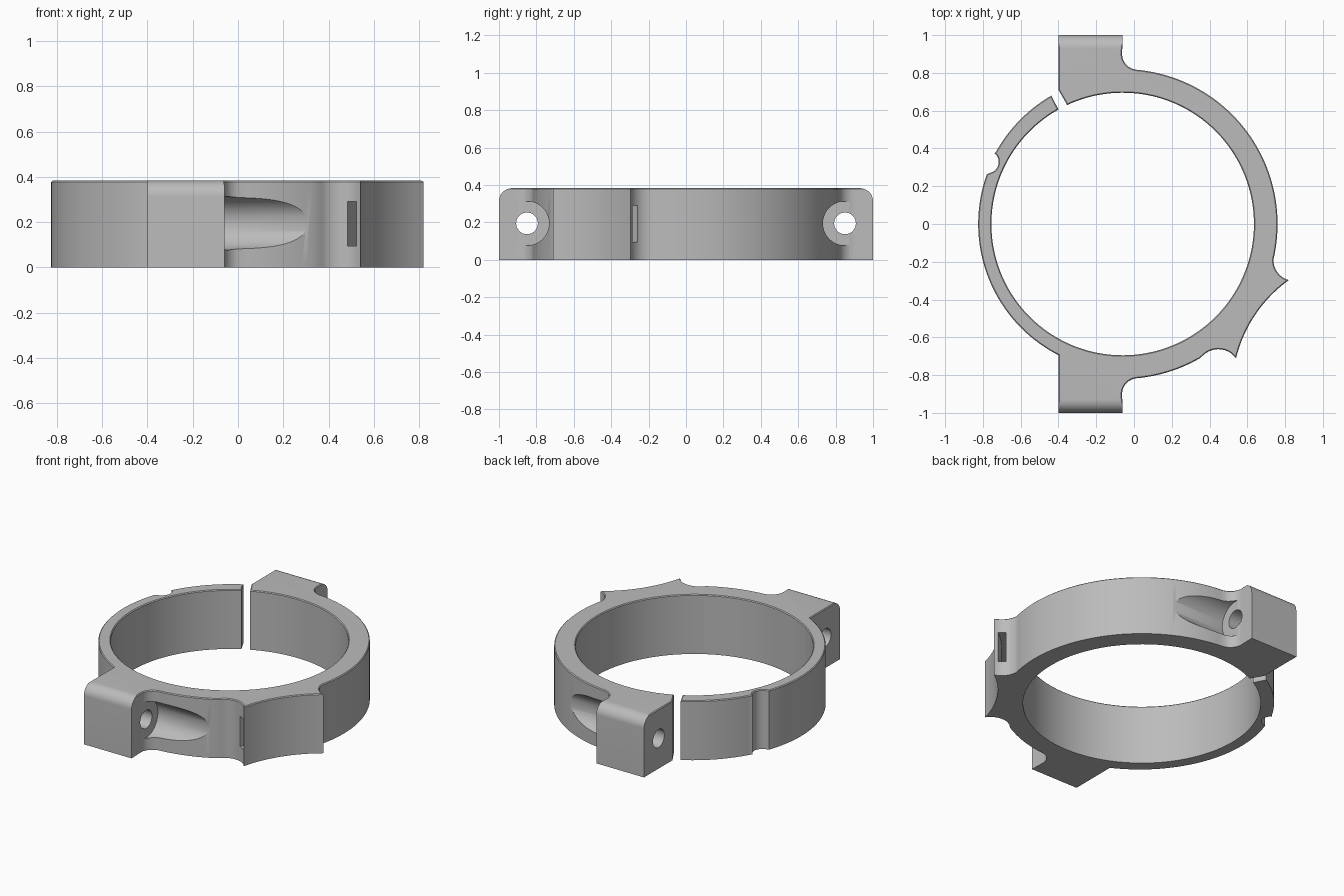
import bpy, bmesh
from math import radians, cos, sin, atan2, hypot, pi
from mathutils import Vector, Matrix

if "Cube" in bpy.data.objects:
    bpy.data.objects.remove(bpy.data.objects["Cube"])

HEIGHT = 0.383
BORE_X = -0.06      # centre of the bore
LUG_Y = 0.85        # bolt axis offset
BOLT_Z = 0.195

grey = bpy.data.materials.new("plain grey")
grey.use_nodes = True
grey.diffuse_color = (0.5, 0.5, 0.5, 1)
grey.node_tree.nodes["Principled BSDF"].inputs["Base Color"].default_value = (0.5, 0.5, 0.5, 1)


def arc(cx, cy, r, a0, a1, n):
    """Points on a circle between two angles in degrees."""
    angles = [radians(a0 + (a1 - a0) * i / n) for i in range(n + 1)]
    return [(cx + r * cos(a), cy + r * sin(a)) for a in angles]


def circle_through(p, m, q):
    """Centre and radius of the circle through three points."""
    (ax, ay), (bx, by), (cx, cy) = p, m, q
    d = 2 * (ax * (by - cy) + bx * (cy - ay) + cx * (ay - by))
    a, b, c = ax**2 + ay**2, bx**2 + by**2, cx**2 + cy**2
    ux = (a * (by - cy) + b * (cy - ay) + c * (ay - by)) / d
    uy = (a * (cx - bx) + b * (ax - cx) + c * (bx - ax)) / d
    return ux, uy, hypot(ax - ux, ay - uy)


def arc3(p, m, q, n=14):
    """Arc from p through m to q (shorter than a half turn or so)."""
    ux, uy, r = circle_through(p, m, q)
    a0 = atan2(p[1] - uy, p[0] - ux)
    turn = (atan2(q[1] - uy, q[0] - ux) - a0 + pi) % (2 * pi) - pi
    return arc(ux, uy, r, a0 * 180 / pi, (a0 + turn) * 180 / pi, n)


def prism(name, points, low, high, axis="z", chamfer=0):
    """Extrude an outline along z, or a (y, z) outline along x."""
    bm = bmesh.new()
    place = (lambda u, v: (u, v, low)) if axis == "z" else (lambda u, v: (low, u, v))
    face = bm.faces.new([bm.verts.new(place(u, v)) for u, v in points])
    step = Vector((0, 0, high - low)) if axis == "z" else Vector((high - low, 0, 0))
    made = bmesh.ops.extrude_face_region(bm, geom=[face])["geom"]
    bmesh.ops.translate(bm, vec=step, verts=[g for g in made if isinstance(g, bmesh.types.BMVert)])
    bmesh.ops.recalc_face_normals(bm, faces=bm.faces)
    if chamfer:
        rim = [e for e in bm.edges if all(v.co.z > high - 1e-4 for v in e.verts)]
        bmesh.ops.bevel(bm, geom=rim, offset=chamfer, segments=1, affect="EDGES", clamp_overlap=True)
    mesh = bpy.data.meshes.new(name)
    bm.to_mesh(mesh)
    bm.free()
    obj = bpy.data.objects.new(name, mesh)
    bpy.context.collection.objects.link(obj)
    return obj


# Outline of the split ring, clockwise from the gap
pad_top, pad_mid, pad_low = (0.82, -0.297), (0.645, -0.476), (0.54, -0.712)
fillet = arc(0.02, 0.9, 0.083, 180, 262, 12)
outline = [(-0.40, 0.71), (-0.40, 1), (-0.06, 1)]
outline += fillet
outline += arc(BORE_X, 0, 0.82, 85, -12, 56)
outline += arc3((0.738, -0.19), (0.757, -0.252), pad_top)
outline += arc3(pad_top, pad_mid, pad_low, 20)[1:]
outline += arc3(pad_low, (0.44, -0.663), (0.37, -0.692))[1:]
outline += arc(BORE_X, 0, 0.82, -60, -85, 14)
outline += [(x, -y) for x, y in reversed(fillet)]
outline += [(-0.06, -1), (-0.40, -1)]
outline += arc(-0.045, 0, 0.78, 243, 160.2, 48)
outline += arc3((-0.755, 0.273), (-0.717, 0.32), (-0.738, 0.375))
outline += arc(-0.045, 0, 0.785, 151, 120, 18)
outline += arc(BORE_X, 0, 0.695, 119.3, 475, 160)

ring = prism("clamp_ring", outline, 0, HEIGHT, chamfer=0.007)
ring.data.materials.append(grey)

# Cutters for both bolt lugs: rounded top, bolt hole, bolt head pocket
cutters = []
for side in (1, -1):
    corner = arc(0.93, HEIGHT - 0.07, 0.07, 90, 0, 12)
    corner += [(1.05, HEIGHT - 0.07), (1.05, 0.45), (0.93, 0.45)]
    corner = [(side * y, z) for y, z in corner]
    hole = arc(side * LUG_Y, BOLT_Z, 0.058, 0, 350, 35)
    pocket = arc(side * LUG_Y, BOLT_Z, 0.118, 0, 355, 71)
    cutters += [prism("lug_rounding", corner, -0.45, 0.0, "x"),
                prism("bolt_hole", hole, -0.5, 0.1, "x"),
                prism("bolt_pocket", pocket, -0.0595, 0.5, "x")]

# Curved strap slot running behind the hollow face of the pad
ux, uy, r = circle_through(pad_top, pad_mid, pad_low)
start = atan2(pad_top[1] - uy, pad_top[0] - ux) * 180 / pi
end = atan2(pad_low[1] - uy, pad_low[0] - ux) * 180 / pi % 360
slot = arc(ux, uy, r + 0.022, start - 6, end + 6, 24)
slot += arc(ux, uy, r + 0.066, end + 6, start - 6, 24)
cutters.append(prism("strap_slot", slot, 0.095, 0.29))

# Cut and clean up
bpy.context.view_layer.objects.active = ring
for cutter in cutters:
    cutter.hide_render = True
    cut = ring.modifiers.new("cut", "BOOLEAN")
    cut.operation, cut.solver, cut.object = "DIFFERENCE", "EXACT", cutter
    bpy.ops.object.modifier_apply(modifier=cut.name)
for cutter in cutters:
    bpy.data.objects.remove(cutter)

bpy.ops.object.select_all(action="DESELECT")
ring.select_set(True)
bpy.ops.object.shade_smooth_by_angle(angle=radians(30))
